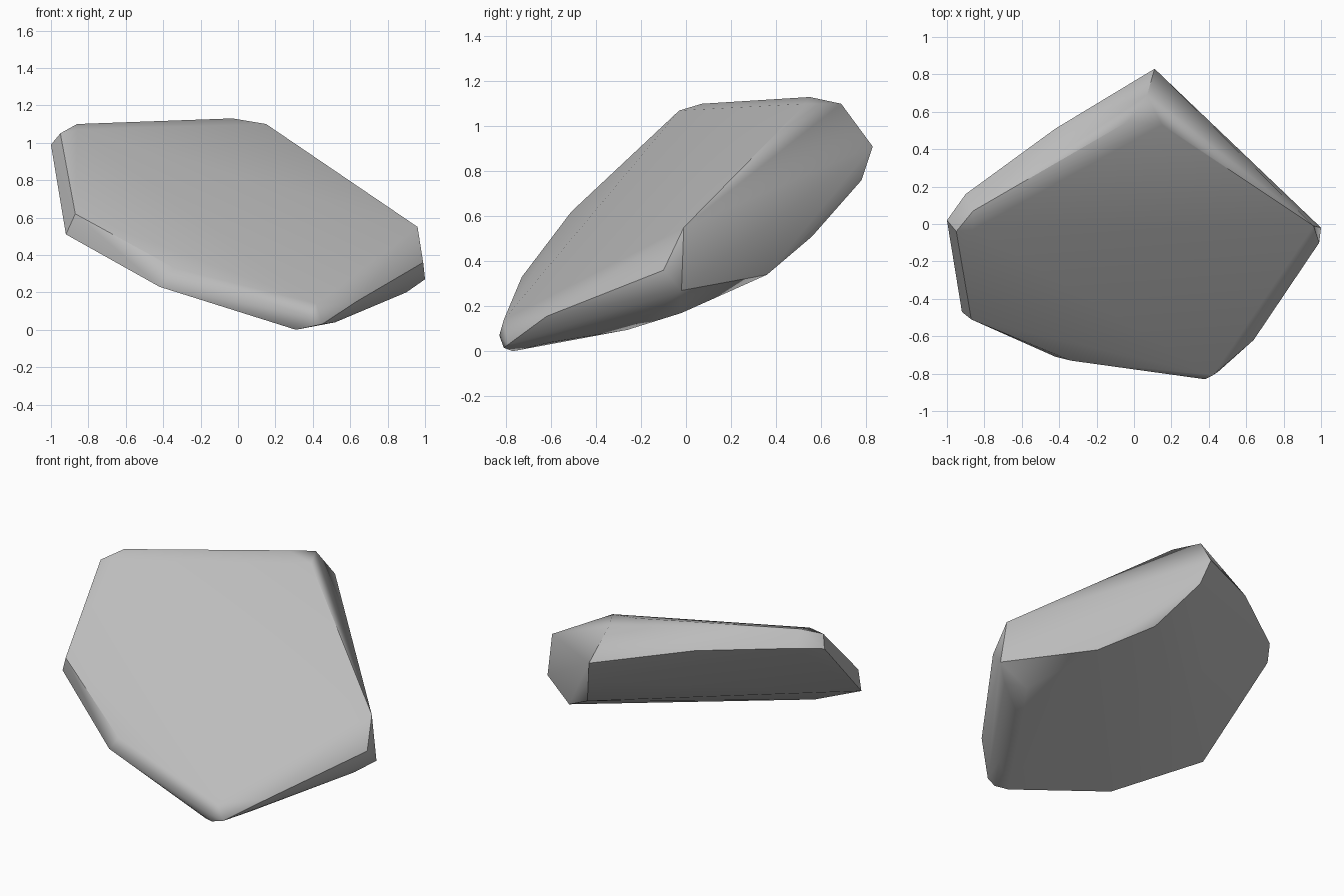
import bpy
import bmesh
import math

# Remove the default cube if the scene has it
default_cube = bpy.data.objects.get("Cube")
if default_cube:
    bpy.data.objects.remove(default_cube, do_unlink=True)


def make_material(name, colour):
    material = bpy.data.materials.new(name)
    material.use_nodes = True
    material.diffuse_color = colour
    shader = material.node_tree.nodes["Principled BSDF"]
    shader.inputs["Base Color"].default_value = colour
    shader.inputs["Roughness"].default_value = 0.9
    return material


def make_hull(name, corner_groups, material):
    """Wrap a tight convex skin around the chiselled corners of a stone."""
    bm = bmesh.new()
    for group in corner_groups:
        for corner in group:
            bm.verts.new(corner)
    result = bmesh.ops.convex_hull(bm, input=bm.verts[:], use_existing_faces=False)
    unused = {v for v in result["geom_interior"] + result["geom_unused"]
              if isinstance(v, bmesh.types.BMVert) and v.is_valid}
    bmesh.ops.delete(bm, geom=list(unused), context='VERTS')
    # Merge the nearly flat triangles into broad chipped planes
    bmesh.ops.dissolve_limit(bm, angle_limit=math.radians(2),
                             verts=bm.verts[:], edges=bm.edges[:])
    bmesh.ops.recalc_face_normals(bm, faces=bm.faces[:])
    mesh = bpy.data.meshes.new(name)
    bm.to_mesh(mesh)
    bm.free()
    mesh.materials.append(material)
    stone = bpy.data.objects.new(name, mesh)
    bpy.context.collection.objects.link(stone)
    return stone


# Rounded crest along the top and rear of the slab
crest = [(.15, .53, 1.1), (.07, .69, 1.1), (-.03, .55, 1.13), (.11, .83, .91),
         (-.42, .51, 1.01), (-.86, .07, 1.1), (-.9, .16, 1.02)]

# Blunt upper corner on the right end
right_corner = [(-1, .02, .99), (-.95, -.04, 1.05), (-.86, -.03, 1.07)]

# Lower front rim, from the right end to the foot
front_rim = [(-.92, -.47, .51), (-.87, -.51, .62), (-.42, -.71, .23),
             (-.34, -.73, .33), (.42, -.81, .14), (.38, -.83, .07)]

# Foot where the stone rests on the ground
foot = [(.31, -.77, 0), (.38, -.81, .015), (.45, -.79, .03), (.52, -.6, .04)]

# Faceted left end
left_end = [(.96, -.01, .55), (1, -.02, .27), (.99, -.1, .36), (.64, -.62, .155)]

# Curved underside rising to the rear
underside = [(.9, -.1, .2), (.8, -.02, .17), (.64, -.26, .095),
             (.58, .36, .34), (.31, .56, .51), (.15, .78, .76)]

stone_grey = make_material("stone grey", (.5, .5, .5, 1))
rock = make_hull("rock_slab",
                 [crest, right_corner, front_rim, foot, left_end, underside],
                 stone_grey)

# Soft worn edges with crisp breaks where planes meet sharply
bpy.ops.object.select_all(action='DESELECT')
bpy.context.view_layer.objects.active = rock
rock.select_set(True)
bpy.ops.object.shade_smooth_by_angle(angle=math.radians(40))
weighted = rock.modifiers.new("broad_plane_shading", 'WEIGHTED_NORMAL')
weighted.keep_sharp = True
